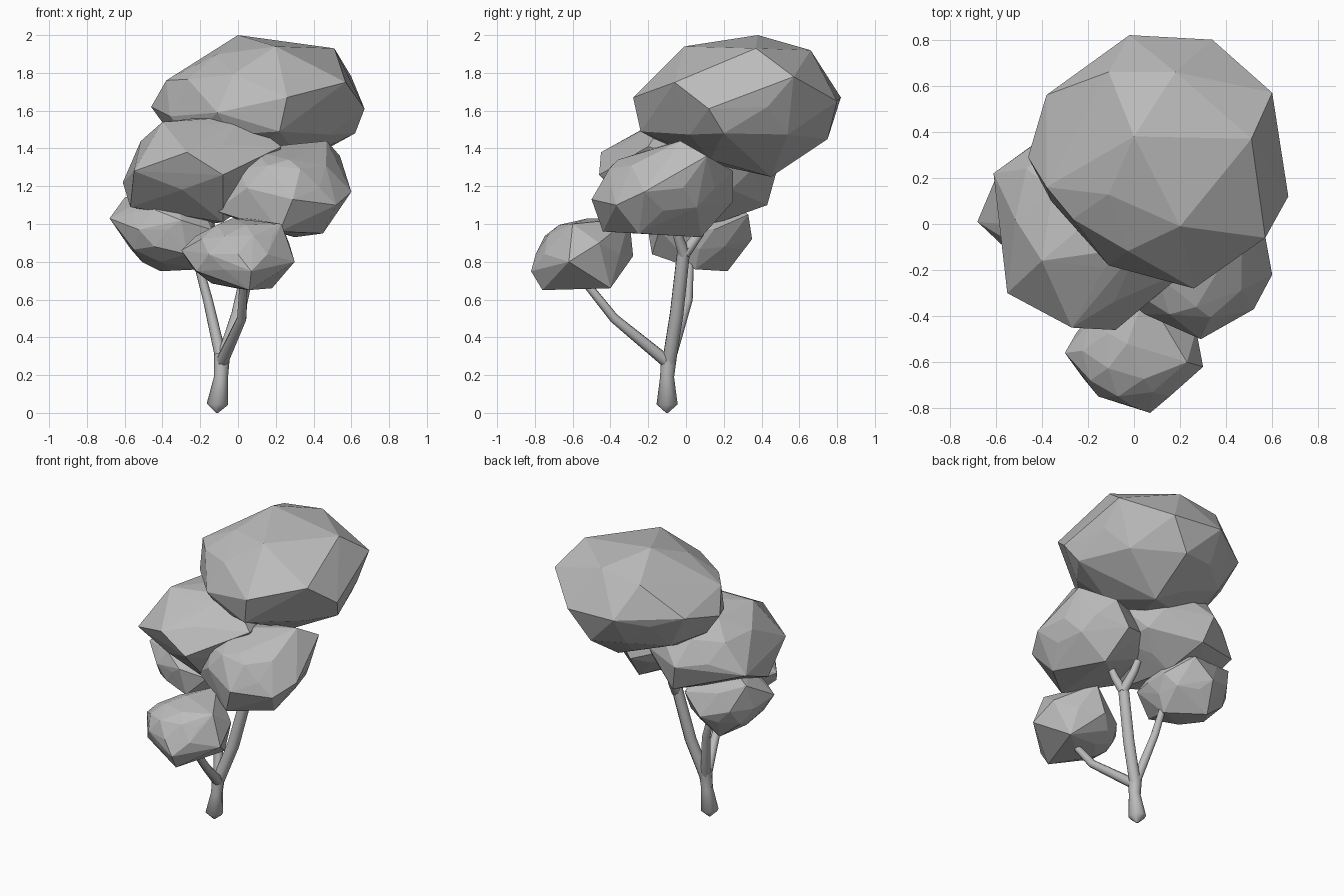
import bpy
import bmesh
from mathutils import Vector

if "Cube" in bpy.data.objects:
    bpy.data.objects.remove(bpy.data.objects["Cube"], do_unlink=True)


def make_material(name, rgb):
    mat = bpy.data.materials.new(name)
    mat.use_nodes = True
    mat.diffuse_color = (*rgb, 1)
    mat.node_tree.nodes["Principled BSDF"].inputs["Base Color"].default_value = (*rgb, 1)
    return mat


grey = make_material("plain grey", (0.5, 0.5, 0.5))


def add_object(name, mesh, smooth):
    mesh.materials.clear()
    mesh.materials.append(grey)
    for face in mesh.polygons:
        face.use_smooth = smooth
    obj = bpy.data.objects.new(name, mesh)
    bpy.context.collection.objects.link(obj)
    return obj


def foliage(name, centre, radii, corners):
    """Faceted clump: a squashed ball with its nearest vertices pulled to the corners."""
    centre, radii = Vector(centre), Vector(radii)
    bm = bmesh.new()
    bmesh.ops.create_icosphere(bm, subdivisions=2, radius=0.91)
    for v in bm.verts:
        v.co = centre + v.co * radii
    free = list(bm.verts)
    for corner in map(Vector, corners):
        nearest = min(free, key=lambda v: (v.co - corner).length)
        nearest.co = corner
        free.remove(nearest)
    # Rewrap the pulled ball so that it stays convex
    bmesh.ops.delete(bm, geom=bm.edges[:], context="EDGES_FACES")
    hull = bmesh.ops.convex_hull(bm, input=bm.verts[:])
    inside = {g for g in hull["geom_interior"] + hull["geom_unused"]
              if isinstance(g, bmesh.types.BMVert)}
    bmesh.ops.delete(bm, geom=list(inside), context="VERTS")
    bmesh.ops.recalc_face_normals(bm, faces=bm.faces[:])
    mesh = bpy.data.meshes.new(name)
    bm.to_mesh(mesh)
    bm.free()
    add_object(name, mesh, False)


def limb(name, path):
    """Round tapering limb through (x, y, z, radius) points."""
    curve = bpy.data.curves.new(name + "_path", "CURVE")
    curve.dimensions = "3D"
    curve.bevel_depth = 1
    curve.bevel_resolution = 2
    curve.use_fill_caps = True
    spline = curve.splines.new("POLY")
    spline.points.add(len(path) - 1)
    for point, (x, y, z, r) in zip(spline.points, path):
        point.co = (x, y, z, 1)
        point.radius = r
    helper = bpy.data.objects.new(name + "_path", curve)
    bpy.context.collection.objects.link(helper)
    bpy.context.view_layer.update()
    graph = bpy.context.evaluated_depsgraph_get()
    mesh = bpy.data.meshes.new_from_object(helper.evaluated_get(graph))
    bpy.data.objects.remove(helper, do_unlink=True)
    bpy.data.curves.remove(curve)
    obj = add_object(name, mesh, True)
    obj.data.name = name


# Trunk and branches
limb("trunk", [(-0.11, -0.1, 0, 0.005), (-0.11, -0.1, 0.045, 0.056),
               (-0.09, -0.1, 0.19, 0.037), (-0.085, -0.09, 0.31, 0.043)])
limb("main_branch", [(-0.085, -0.09, 0.27, 0.038), (0, -0.05, 0.52, 0.038),
                     (0.08, -0.01, 0.88, 0.036)])
limb("upper_fork_back", [(0.08, -0.01, 0.84, 0.032), (0.06, 0.07, 0.95, 0.026),
                         (0.05, 0.1, 1.02, 0.022)])
limb("upper_fork_front", [(0.08, -0.01, 0.84, 0.032), (0.12, -0.04, 0.93, 0.026),
                          (0.15, -0.05, 1, 0.022)])
limb("front_branch", [(-0.085, -0.1, 0.27, 0.034), (0.02, -0.38, 0.5, 0.026),
                      (0.03, -0.54, 0.7, 0.022)])
limb("side_branch", [(-0.085, -0.09, 0.27, 0.032), (-0.16, 0.01, 0.6, 0.026),
                     (-0.22, 0.02, 0.82, 0.022)])

# Foliage clumps
foliage("crown_foliage", (0.11, 0.28, 1.62), (0.57, 0.54, 0.36),
        [(-0.46, 0.29, 1.62), (-0.38, 0.16, 1.76), (0, 0.38, 2), (0.51, 0.37, 1.93),
         (0.2, -0.01, 1.94), (0.57, -0.06, 1.75), (0.67, 0.12, 1.61), (0.26, -0.28, 1.67),
         (0.6, 0.57, 1.78), (-0.02, 0.82, 1.67), (0.34, 0.8, 1.65), (0.2, 0.45, 1.25),
         (-0.11, -0.18, 1.59), (0.18, 0.66, 1.92), (-0.11, 0.66, 1.88),
         (-0.38, 0.56, 1.68), (0.2, 0.75, 1.45), (0.22, -0.24, 1.49), (0.62, 0.2, 1.48),
         (-0.36, 0.1, 1.57)])
foliage("upper_side_foliage", (-0.19, 0.02, 1.3), (0.42, 0.46, 0.29),
        [(-0.27, -0.45, 1.38), (-0.08, -0.46, 1.26), (-0.4, -0.16, 1.54),
         (-0.55, -0.3, 1.28), (-0.61, 0.22, 1.22), (-0.57, -0.08, 1.09),
         (0.02, -0.1, 1.57), (0.23, -0.2, 1.41), (-0.25, 0.48, 1.28), (-0.2, 0.43, 1.1),
         (-0.08, -0.22, 1.01), (-0.15, 0.15, 1)])
foliage("middle_foliage", (0.24, -0.12, 1.19), (0.36, 0.37, 0.25),
        [(0.6, -0.22, 1.17), (0.47, -0.03, 1.44), (0.54, 0.11, 1.36), (0.27, -0.36, 1.34),
         (0.29, -0.5, 1.13), (0.52, -0.37, 1.1), (0.45, -0.25, 0.95), (0.3, 0.08, 0.93),
         (0.22, -0.44, 0.96), (-0.12, -0.26, 1.07), (0.35, 0.25, 1.28),
         (0.25, 0.25, 1.12)])
foliage("lower_side_foliage", (-0.37, 0.07, 0.97), (0.29, 0.28, 0.22),
        [(-0.68, 0.01, 1.03), (-0.6, 0.2, 1.14), (-0.57, 0.05, 0.87), (-0.41, 0.22, 0.75),
         (-0.2, 0.05, 0.76), (-0.35, 0.35, 0.92), (-0.3, -0.21, 1.02), (-0.27, -0.18, 0.84),
         (-0.14, -0.14, 0.97), (-0.22, 0.33, 1.05), (-0.36, 0.06, 1.2)])
foliage("front_foliage", (0, -0.55, 0.84), (0.29, 0.27, 0.2),
        [(-0.3, -0.56, 0.86), (-0.22, -0.67, 0.75), (0.07, -0.82, 0.75), (0.3, -0.62, 0.8),
         (0.23, -0.6, 1), (-0.03, -0.52, 1.03), (0.05, -0.3, 1.03), (0.06, -0.76, 0.65),
         (0.18, -0.4, 0.66), (0, -0.28, 0.83), (0.08, -0.73, 0.94), (0.27, -0.46, 0.9)])
